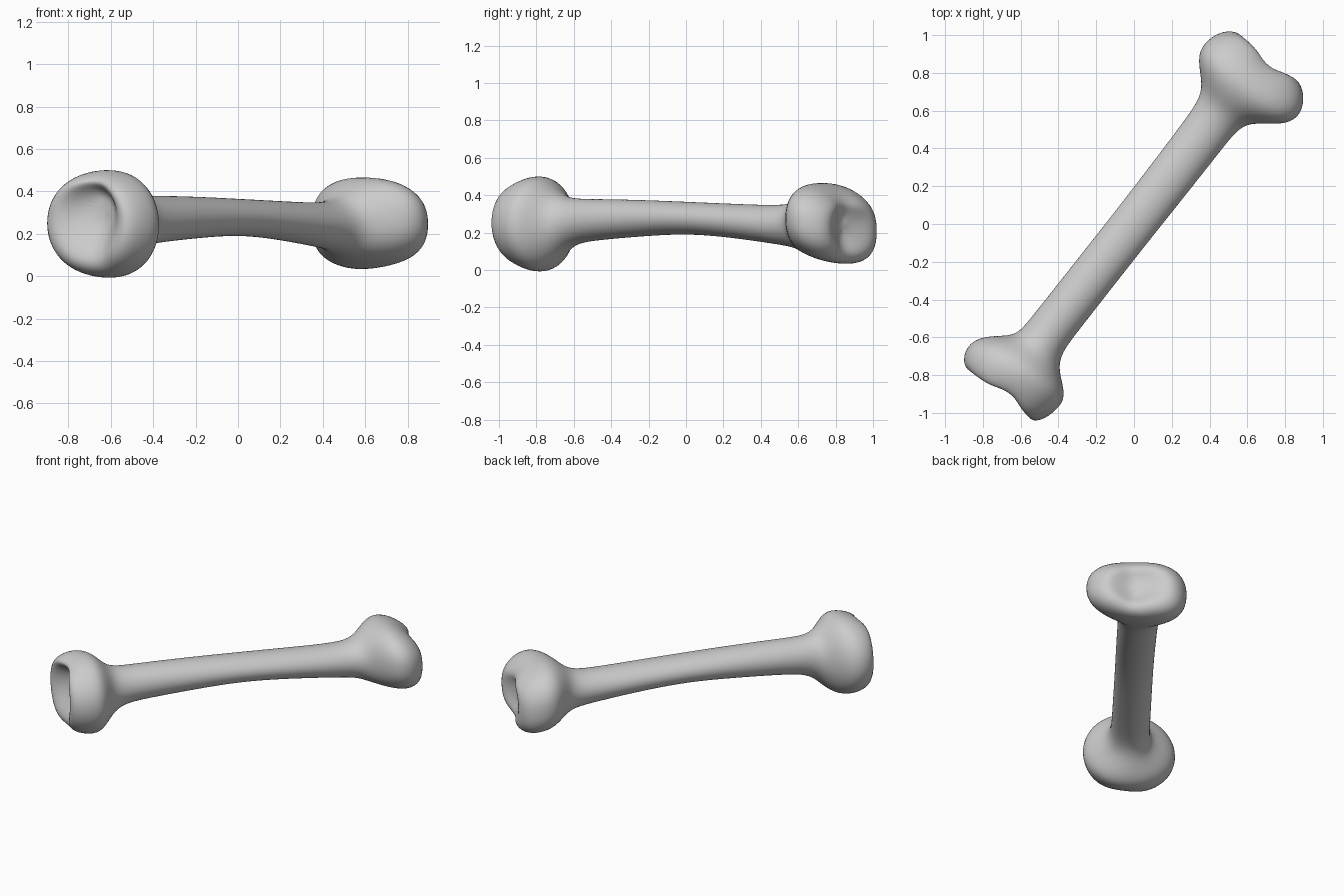
import bpy, bmesh, math
from mathutils import Vector

if "Cube" in bpy.data.objects:
    bpy.data.objects.remove(bpy.data.objects["Cube"])

SIDES = 20
ALONG = Vector((0.62, 0.785, 0))
ACROSS = Vector((0.785, -0.62, 0))

# Cross-sections: distance along, left, right, bottom, top, squareness, tilt
SECTIONS = [
    # near head, from the socket outward and back to the neck
    (-1.06, -0.03, 0.08, 0.26, 0.37, 2.0, 0),
    (-1.10, -0.11, 0.13, 0.17, 0.41, 2.0, 0),
    (-1.165, -0.20, 0.20, 0.08, 0.44, 2.0, 0),
    (-1.13, -0.27, 0.26, 0.02, 0.475, 2.1, 0),
    (-1.03, -0.30, 0.29, -0.01, 0.505, 2.1, 0),
    (-0.94, -0.24, 0.29, -0.01, 0.50, 2.1, 0),
    (-0.86, -0.13, 0.17, 0.06, 0.41, 2.0, 0),
    (-0.78, -0.12, 0.12, 0.14, 0.38, 2.0, 0),
    # shaft
    (-0.60, -0.12, 0.12, 0.16, 0.38, 2.0, 0),
    (-0.30, -0.12, 0.118, 0.18, 0.375, 2.0, 0),
    (0.00, -0.12, 0.118, 0.195, 0.365, 2.0, 0),
    (0.30, -0.124, 0.12, 0.175, 0.355, 2.0, 0),
    (0.60, -0.13, 0.12, 0.14, 0.345, 2.0, 0),
    # far head
    (0.75, -0.14, 0.12, 0.12, 0.355, 2.0, 0),
    (0.82, -0.19, 0.17, 0.09, 0.42, 2.2, 0.05),
    (0.91, -0.295, 0.31, 0.06, 0.475, 2.5, 0.12),
    (1.01, -0.30, 0.335, 0.035, 0.455, 2.7, 0.12),
    (1.10, -0.26, 0.28, 0.04, 0.40, 2.7, 0.12),
    (1.145, -0.19, 0.20, 0.09, 0.35, 2.5, 0.1),
    (1.12, -0.11, 0.13, 0.14, 0.31, 2.2, 0.05),
    (1.10, -0.04, 0.05, 0.19, 0.27, 2.0, 0),
]


def ring(bm, section):
    """One superellipse loop of vertices set across the bone's axis."""
    u, left, right, bottom, top, power, tilt = section
    verts = []
    for i in range(SIDES):
        a = 2 * math.pi * i / SIDES
        c, s = math.cos(a), math.sin(a)
        grow = 1.01 / (abs(c) ** power + abs(s) ** power) ** (1 / power)
        v = (left + right) / 2 + c * grow * (right - left) / 2
        z = (bottom + top) / 2 + s * grow * (top - bottom) / 2
        # the underside of the far head hangs lower on one side
        z += tilt * v * (1 - s) / 2
        # shallow vertical groove between the two knuckles of each end
        depth = max(0, abs(u) - 1.0) * 0.3
        along = u - math.copysign(depth * math.exp(-((v - 0.04) / 0.08) ** 2), u)
        verts.append(bm.verts.new(ALONG * along + ACROSS * v + Vector((0, 0, z))))
    return verts


# Loft the sections into one closed skin
bm = bmesh.new()
loops = [ring(bm, s) for s in SECTIONS]
for a, b in zip(loops, loops[1:]):
    for i in range(SIDES):
        j = (i + 1) % SIDES
        bm.faces.new((a[i], a[j], b[j], b[i]))
bm.faces.new(loops[0])
bm.faces.new(loops[-1])
bmesh.ops.recalc_face_normals(bm, faces=bm.faces)
for f in bm.faces:
    f.smooth = True
mesh = bpy.data.meshes.new("bone")
bm.to_mesh(mesh)
bm.free()

bone = bpy.data.objects.new("bone", mesh)
bpy.context.collection.objects.link(bone)
bone.modifiers.new("smooth_skin", 'SUBSURF').levels = 2
bone.modifiers["smooth_skin"].render_levels = 2

# Plain grey
grey = bpy.data.materials.new("bone_grey")
grey.use_nodes = True
color = (0.6, 0.6, 0.6, 1)
grey.diffuse_color = color
grey.node_tree.nodes["Principled BSDF"].inputs["Base Color"].default_value = color
mesh.materials.append(grey)
